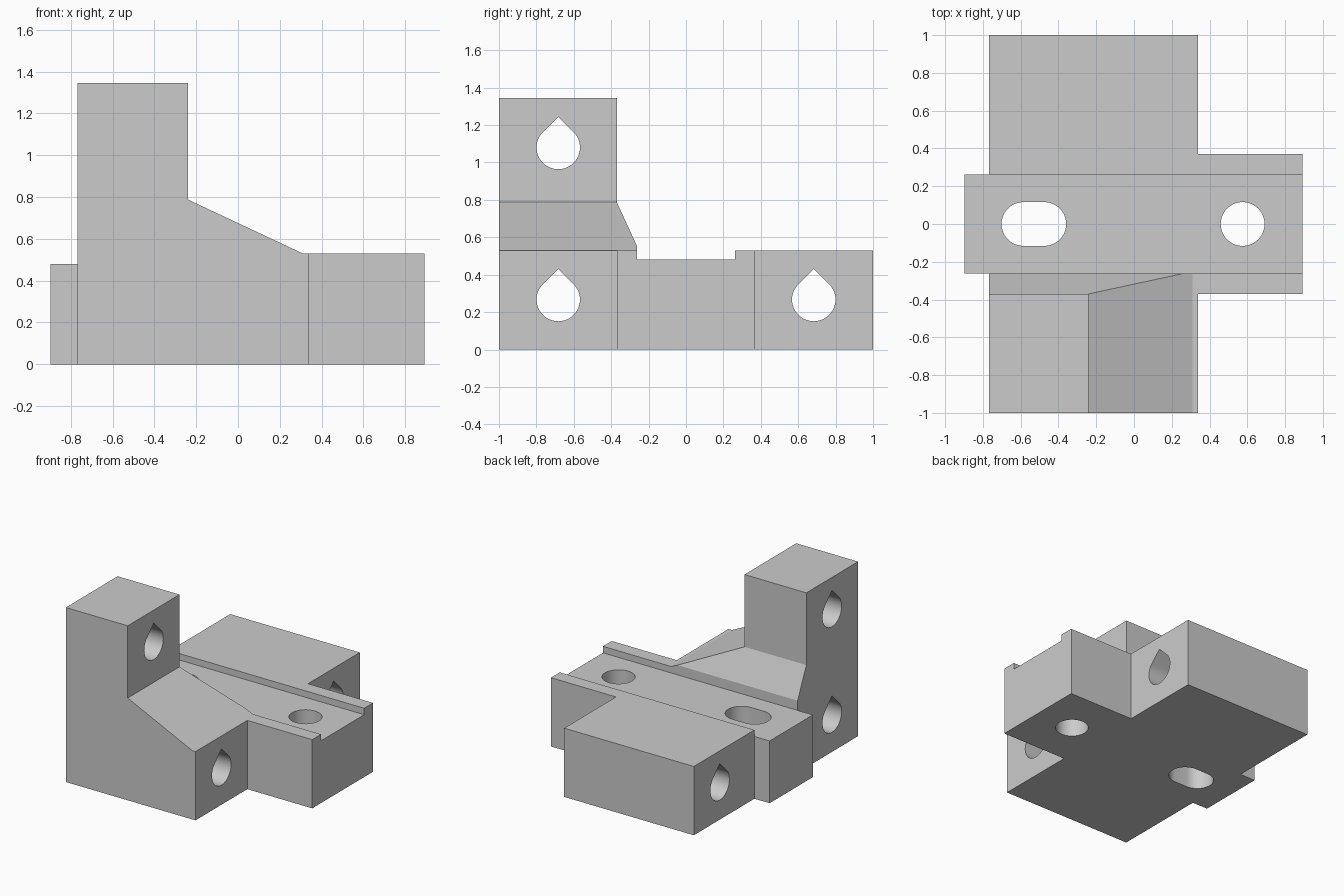
import bpy
import bmesh
from math import cos, sin, radians, sqrt
from mathutils import Vector

cube = bpy.data.objects.get("Cube")
if cube:
    bpy.data.objects.remove(cube, do_unlink=True)

grey = bpy.data.materials.new("light grey plastic")
grey.use_nodes = True
colour = (0.6, 0.6, 0.6, 1)
grey.diffuse_color = colour
grey.node_tree.nodes["Principled BSDF"].inputs["Base Color"].default_value = colour


def prism(name, outline, axis, start, end):
    """Extrude a 2D outline along the named axis."""
    place = {"x": lambda u, v: (start, u, v),
             "y": lambda u, v: (u, start, v),
             "z": lambda u, v: (u, v, start)}[axis]
    direction = Vector([float(axis == a) for a in "xyz"]) * (end - start)
    bm = bmesh.new()
    face = bm.faces.new([bm.verts.new(place(u, v)) for u, v in outline])
    grown = bmesh.ops.extrude_face_region(bm, geom=[face], use_keep_orig=True)
    moved = [g for g in grown["geom"] if isinstance(g, bmesh.types.BMVert)]
    bmesh.ops.translate(bm, verts=moved, vec=direction)
    bmesh.ops.recalc_face_normals(bm, faces=bm.faces)
    mesh = bpy.data.meshes.new(name)
    bm.to_mesh(mesh)
    bm.free()
    mesh.materials.append(grey)
    obj = bpy.data.objects.new(name, mesh)
    bpy.context.collection.objects.link(obj)
    return obj


def combine(target, tool, operation):
    """Apply a boolean and remove the helper."""
    mod = target.modifiers.new(operation, "BOOLEAN")
    mod.operation = operation
    mod.solver = "EXACT"
    mod.object = tool
    bpy.context.view_layer.update()
    graph = bpy.context.evaluated_depsgraph_get()
    mesh = bpy.data.meshes.new_from_object(target.evaluated_get(graph))
    target.modifiers.clear()
    target.data = mesh
    bpy.data.objects.remove(tool, do_unlink=True)


def arc(cx, cy, r, first, last, steps):
    angles = [radians(first + (last - first) * i / steps) for i in range(steps + 1)]
    return [(cx + r * cos(a), cy + r * sin(a)) for a in angles]


left, right = -0.767, 0.338       # main block in x
tab, plate = -0.897, 0.892        # ends of tab and plate
groove, shoulder = 0.263, 0.37    # half widths in y
base_top, tower_top = 0.53, 1.345
R = 0.116

# Base with narrow tab and wider plate
half = [(tab, groove), (left, groove), (left, 1), (right, 1),
        (right, shoulder), (plate, shoulder)]
body = prism("mount_block", half + [(x, -y) for x, y in reversed(half)],
             "z", 0, base_top)

# Tower with sloping gusset
tower = prism("tower", [(left, 0.2), (right, 0.2), (right, base_top),
                        (0.31, base_top), (-0.24, 0.788),
                        (-0.24, tower_top), (left, tower_top)],
              "y", -1, -0.2)
combine(body, tower, "UNION")

# Groove, slanted fillet and tower back in one cut
groove_cut = prism("groove_cutter", [(-shoulder, 2), (-shoulder, 0.788),
                                     (-groove, 0.555), (-groove, 0.48),
                                     (groove, 0.48), (groove, 2)],
                   "x", -1.2, 1.2)
combine(body, groove_cut, "DIFFERENCE")

# Teardrop holes running sideways
for y, z in [(-0.683, 0.267), (0.683, 0.267), (-0.683, 1.08)]:
    drop = arc(y, z, R, 135, 405, 36) + [(y, z + R * sqrt(2))]
    combine(body, prism("teardrop_cutter", drop, "x", -1.2, 1.2), "DIFFERENCE")

# Round hole and slot running upright
round_hole = arc(0.575, 0, R, 0, 360, 48)[:-1]
slot = arc(-0.475, 0, R, -90, 90, 24) + arc(-0.585, 0, R, 90, 270, 24)
for outline in (round_hole, slot):
    combine(body, prism("hole_cutter", outline, "z", -0.5, 1), "DIFFERENCE")

# Smooth hole walls, crisp edges
bpy.ops.object.select_all(action="DESELECT")
body.select_set(True)
bpy.context.view_layer.objects.active = body
bpy.ops.object.shade_smooth_by_angle(angle=radians(20))
